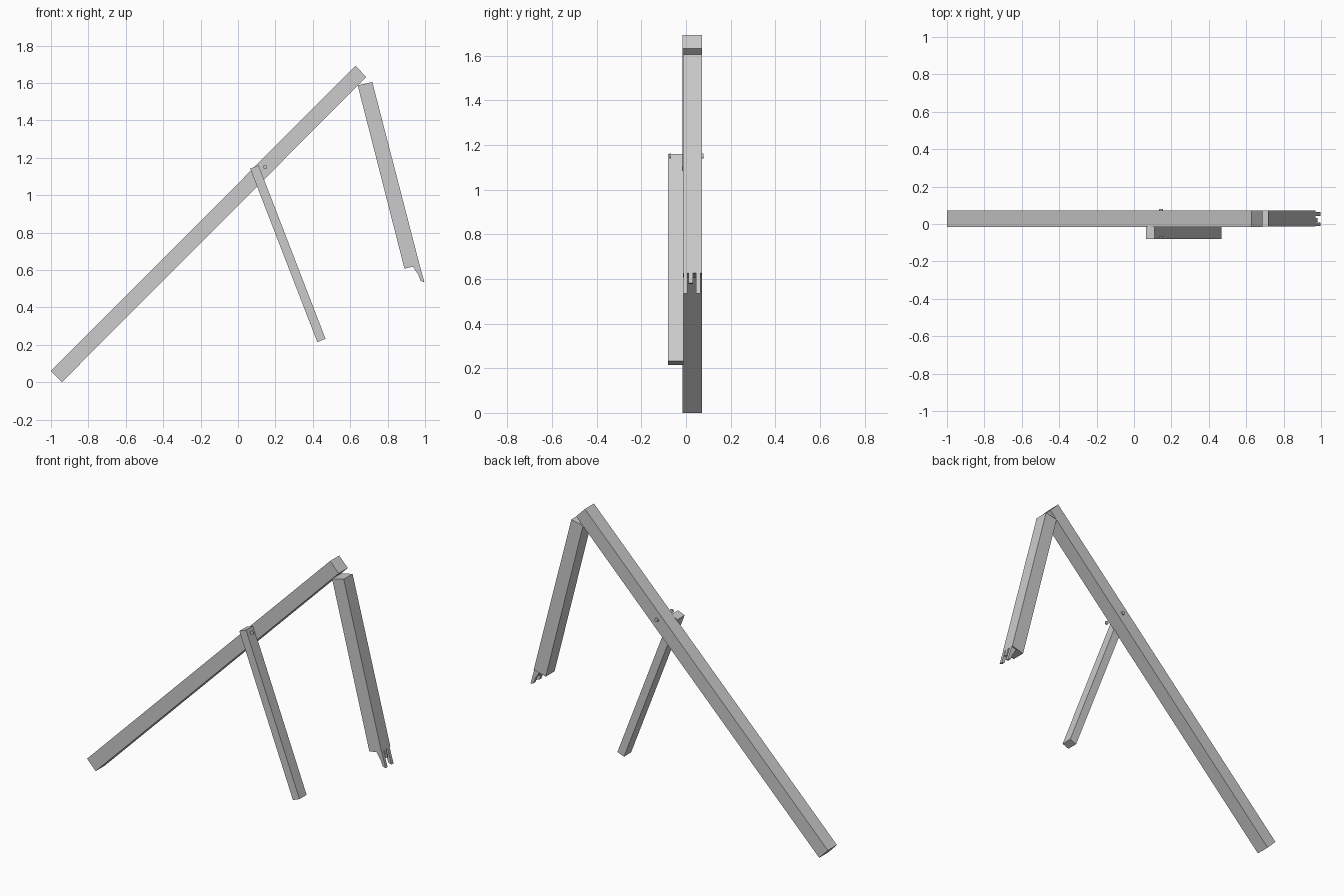
import bpy, bmesh, math
from mathutils import Matrix

if "Cube" in bpy.data.objects:
    bpy.data.objects.remove(bpy.data.objects["Cube"])

grey = bpy.data.materials.new("plain_grey")
grey.diffuse_color = (0.6, 0.6, 0.6, 1)
grey.use_nodes = True
grey.node_tree.nodes["Principled BSDF"].inputs["Base Color"].default_value = grey.diffuse_color


def finish(name, bm):
    bmesh.ops.recalc_face_normals(bm, faces=bm.faces)
    me = bpy.data.meshes.new(name)
    bm.to_mesh(me)
    bm.free()
    me.materials.append(grey)
    ob = bpy.data.objects.new(name, me)
    bpy.context.collection.objects.link(ob)
    return ob


def prism(name, profile, y0, y1):
    """Extrude an x/z outline from y0 to y1."""
    bm = bmesh.new()
    face = bm.faces.new([bm.verts.new((x, y0, z)) for x, z in profile])
    ext = bmesh.ops.extrude_face_region(bm, geom=[face])
    for v in ext["geom"]:
        if isinstance(v, bmesh.types.BMVert):
            v.co.y = y1
    return finish(name, bm)


def disc(name, x, z, y0, y1, r):
    bm = bmesh.new()
    m = Matrix.Translation((x, (y0 + y1) / 2, z)) @ Matrix.Rotation(math.pi / 2, 4, 'X')
    bmesh.ops.create_cone(bm, cap_ends=True, segments=16, radius1=r, radius2=r,
                          depth=y1 - y0, matrix=m)
    return finish(name, bm)


# Long diagonal beam
prism("main_beam", [(-1, 0.06), (-0.942, 0), (0.686, 1.632), (0.628, 1.692)], -0.016, 0.071)

# Narrow strut in front of the beam
prism("strut", [(0.065, 1.142), (0.11, 1.16), (0.468, 0.232), (0.424, 0.215)], -0.08, -0.012)

# Hanging leg with a forked end
prism("hanging_leg", [(0.64, 1.587), (0.718, 1.605), (0.971, 0.627), (0.89, 0.607)], -0.014, 0.071)
prong = [(0.935, 0.619), (0.971, 0.627), (0.997, 0.535), (0.977, 0.541), (0.964, 0.575)]
for i, (y0, y1) in enumerate([(-0.012, 0.007), (0.044, 0.064)]):
    prism(f"fork_prong_{i + 1}", prong, y0, y1)
prism("fork_tab", [(0.942, 0.62), (0.971, 0.627), (0.981, 0.582), (0.962, 0.578)], 0.012, 0.032)

# Pin ends on both sides
disc("pin_front", 0.145, 1.15, -0.075, -0.067, 0.011)
disc("pin_back", 0.145, 1.15, 0.06, 0.079, 0.011)
